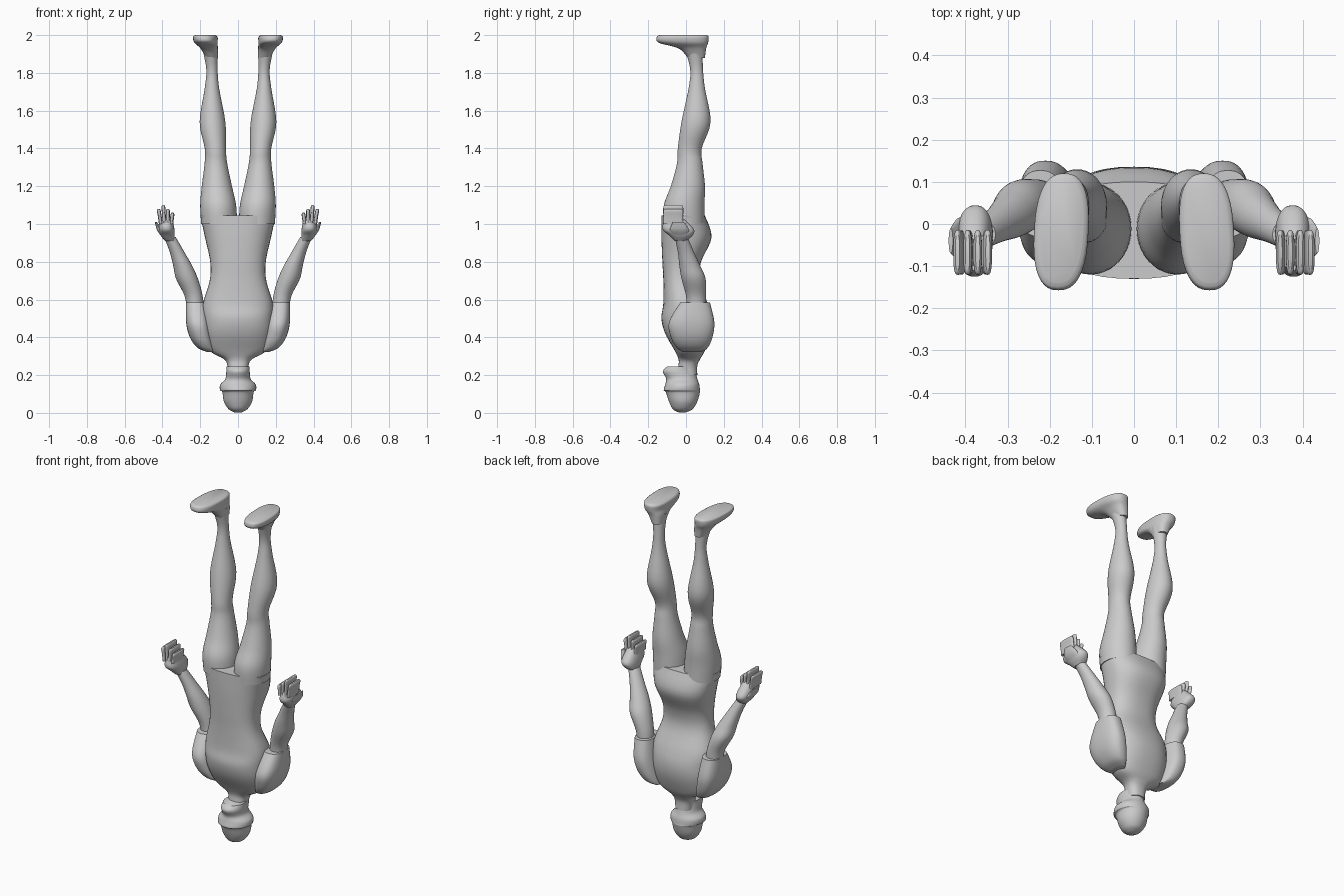
import bpy, bmesh
from math import cos, sin, pi, copysign

cube = bpy.data.objects.get("Cube")
if cube:
    bpy.data.objects.remove(cube, do_unlink=True)

tone = .6
grey = bpy.data.materials.new("plain grey")
grey.use_nodes = True
grey.diffuse_color = (tone, tone, tone, 1)
grey.node_tree.nodes["Principled BSDF"].inputs["Base Color"].default_value = grey.diffuse_color


def spline(before, start, end, after, t):
    """Catmull-Rom blend from start to end."""
    slope_in = (end - before) / 2
    slope_out = (after - start) / 2
    rise = end - start
    curve = 3 * rise - 2 * slope_in - slope_out
    twist = slope_in + slope_out - 2 * rise
    return start + t * (slope_in + t * (curve + t * twist))


def smooth_sections(sections, steps=5):
    """Add in-between sections along the loft."""
    padded = [sections[0], *sections, sections[-1]]
    smoothed = []
    for window in zip(padded, padded[1:], padded[2:], padded[3:]):
        for step in range(steps):
            smoothed.append([spline(*values, step / steps) for values in zip(*window)])
    smoothed.append(sections[-1])
    return smoothed


def bulge(value, power):
    """Square off a circle coordinate into a superellipse."""
    return copysign(abs(value) ** (2 / power), value)


def loft(name, sections, side=1, power=2, segments=40):
    """Skin horizontal sections: z, x min, x max, y min, y max."""
    bm = bmesh.new()
    angles = [2 * pi * k / segments for k in range(segments)]
    rings = []
    for z, left, right, front, back in smooth_sections(sections):
        ring = []
        for angle in angles:
            x = (left + right + bulge(cos(angle), power) * (right - left)) / 2
            y = (front + back + bulge(sin(angle), power) * (back - front)) / 2
            ring.append(bm.verts.new((side * x, y, z)))
        rings.append(ring)
    for lower, upper in zip(rings, rings[1:]):
        for k in range(segments):
            bm.faces.new((lower[k - 1], lower[k], upper[k], upper[k - 1]))
    bm.faces.new(rings[0])
    bm.faces.new(rings[-1])
    bmesh.ops.recalc_face_normals(bm, faces=bm.faces)
    mesh = bpy.data.meshes.new(name)
    bm.to_mesh(mesh)
    bm.free()
    mesh.materials.append(grey)
    part = bpy.data.objects.new(name, mesh)
    bpy.context.collection.objects.link(part)
    bpy.ops.object.select_all(action="DESELECT")
    part.select_set(True)
    bpy.context.view_layer.objects.active = part
    bpy.ops.object.shade_smooth_by_angle(angle=pi / 4)
    return part


def centred(rows):
    """Sections symmetric about the body: z, half width, y min, y max."""
    return [(z, -half, half, front, back) for z, half, front, back in rows]


def limb(rows, depth):
    """Oval sections along a limb: z, x centre, y centre, radius."""
    return [(z, x - radius, x + radius, y - radius * depth, y + radius * depth)
            for z, x, y, radius in rows]


# Torso with sloping shoulders and neck
torso = centred([
    (.2, .05, -.05, .06),
    (.25, .055, -.04, .06),
    (.285, .075, -.04, .075),
    (.33, .15, -.06, .1),
    (.42, .18, -.11, .13),
    (.5, .185, -.13, .135),
    (.58, .185, -.12, .115),
    (.7, .15, -.12, .07),
    (.8, .147, -.125, .08),
    (.93, .175, -.13, .135),
    (1.045, .2, -.13, .1)])
loft("torso", torso, power=2.4)

# Head with crown, brow band and jaw
head = centred([
    (.003, .02, -.04, 0),
    (.02, .05, -.07, .035),
    (.06, .075, -.09, .06),
    (.11, .083, -.107, .074),
    (.12, .095, -.118, .074),
    (.15, .094, -.11, .07),
    (.18, .067, -.105, .06),
    (.22, .062, -.122, .05),
    (.245, .06, -.1, .045)])
loft("head", head)

leg = limb([
    (1, .1, -.01, .095),
    (1.1, .105, -.01, .095),
    (1.2, .112, .01, .08),
    (1.32, .117, .02, .06),
    (1.4, .12, .02, .056),
    (1.54, .135, .053, .068),
    (1.72, .138, .057, .038),
    (1.82, .138, .056, .03),
    (1.93, .147, .04, .042)], depth=1.13)

foot = [
    (1.88, .11, .17, .01, .1),
    (1.93, .108, .2, -.04, .107),
    (1.96, .108, .23, -.145, .117),
    (1.99, .108, .236, -.155, .12),
    (2, .12, .225, -.14, .11)]

shoulder = [
    (.323, .12, .165, -.02, .085),
    (.345, .125, .215, -.05, .115),
    (.4, .135, .255, -.08, .14),
    (.48, .15, .275, -.09, .15),
    (.585, .17, .275, -.03, .127)]

arm = limb([
    (.54, .225, .055, .045),
    (.62, .235, .053, .048),
    (.71, .27, .04, .058),
    (.78, .293, .02, .05),
    (.85, .322, 0, .039),
    (.93, .36, -.025, .031)], depth=1.1)

hand = [
    (.91, .335, .385, -.06, 0),
    (.94, .335, .41, -.09, .035),
    (.975, .337, .42, -.125, .04),
    (1.035, .35, .41, -.11, -.02)]

thumb = [
    (.94, .385, .41, -.07, .01),
    (.97, .4, .43, -.085, .015),
    (1.01, .43, .44, -.07, -.01)]


def finger(root, tip, top):
    """Curled finger, thin sideways and deep from front to back."""
    thin, front, back = .01, -.12, -.015
    knuckle, middle = 1, (root + tip) / 2
    return [
        (knuckle, root - thin, root + thin, front, back),
        ((knuckle + top) / 2, middle - thin, middle + thin, front, back),
        (top - thin, tip - thin, tip + thin, front, back),
        (top, tip - thin / 2, tip + thin / 2, front + thin, back - thin)]


# Paired limbs
for side, label in ((1, "left"), (-1, "right")):
    loft(label + "_leg", leg, side)
    loft(label + "_shoulder", shoulder, side, power=2.5)
    loft(label + "_arm", arm, side)
    loft(label + "_hand", hand, side, power=2.4)
    loft(label + "_thumb", thumb, side)

    # Sole with the toes turned slightly outward
    sole = loft(label + "_foot", foot, side, power=2.5)
    for vertex in sole.data.vertices:
        vertex.co.x -= side * vertex.co.y * (vertex.co.z - foot[0][0]) / 2

    # Four fingers fanned sideways, the third one longest
    for i, finger_name in enumerate(("little", "ring", "middle", "index")):
        shape = finger(.352 + .019 * i, .347 + .024 * i, 1.1 - .02 * abs(i - 2))
        loft(f"{label}_{finger_name}_finger", shape, side, power=2.8)
